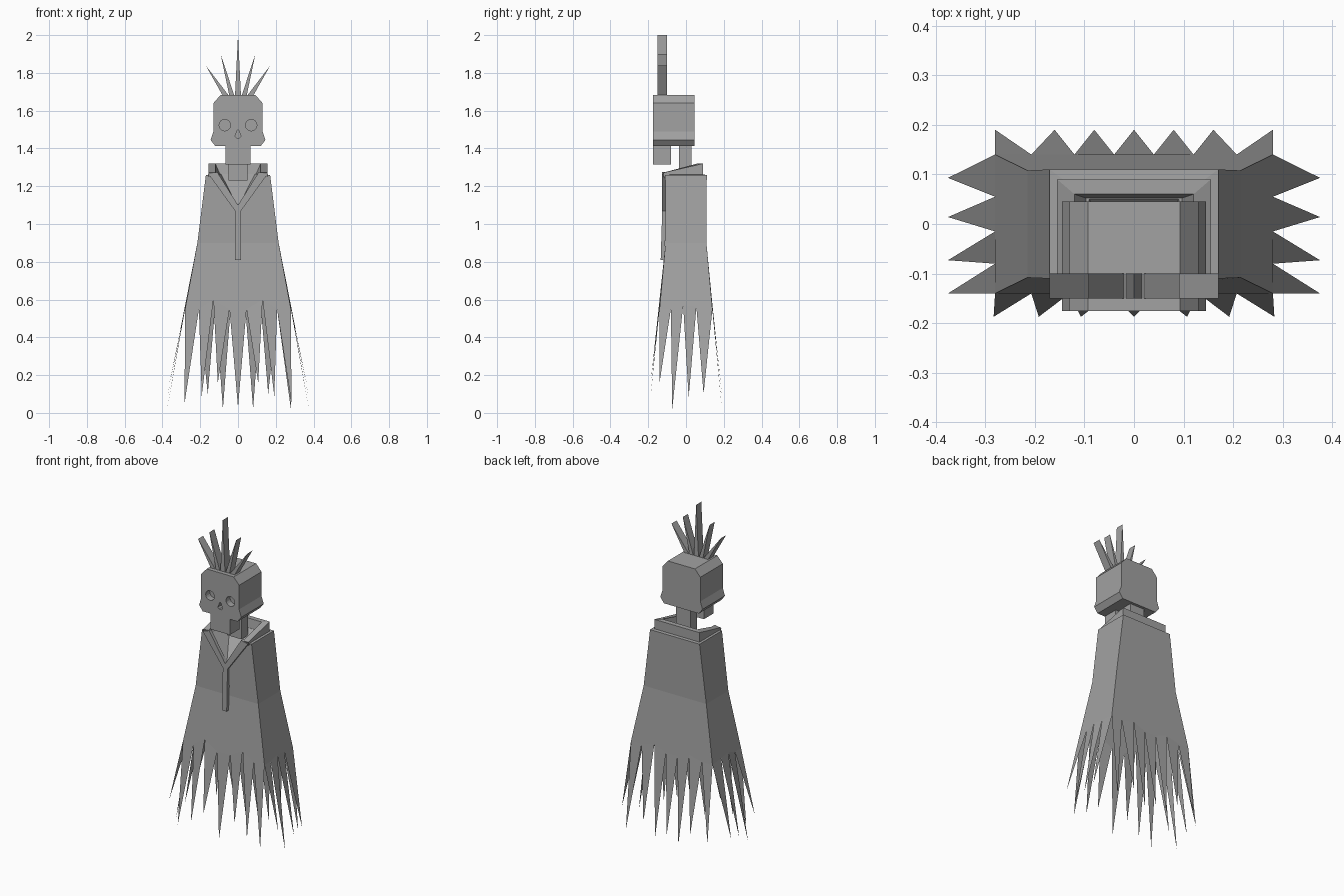
import bpy, bmesh
from mathutils import Vector

if "Cube" in bpy.data.objects:
    bpy.data.objects.remove(bpy.data.objects["Cube"])

grey = bpy.data.materials.new("grey")
grey.diffuse_color = (0.36, 0.36, 0.36, 1)
grey.use_nodes = True
grey.node_tree.nodes["Principled BSDF"].inputs["Base Color"].default_value = grey.diffuse_color


def make(name, verts, faces, closed=True):
    me = bpy.data.meshes.new(name)
    me.from_pydata(verts, [], faces)
    bm = bmesh.new()
    bm.from_mesh(me)
    bmesh.ops.remove_doubles(bm, verts=bm.verts, dist=1e-5)
    bmesh.ops.recalc_face_normals(bm, faces=bm.faces)
    bm.to_mesh(me)
    bm.free()
    me.materials.append(grey)
    ob = bpy.data.objects.new(name, me)
    bpy.context.collection.objects.link(ob)
    return ob


def prism(name, pts, y0, y1):
    """Extrude an x-z outline from y0 to y1."""
    n = len(pts)
    verts = [(x, y0, z) for x, z in pts] + [(x, y1, z) for x, z in pts]
    faces = [list(range(n)), list(range(2 * n - 1, n - 1, -1))]
    faces += [[i, (i + 1) % n, n + (i + 1) % n, n + i] for i in range(n)]
    return make(name, verts, faces)


def box(name, x, y0, y1, z0, z1):
    return prism(name, [(-x, z0), (x, z0), (x, z1), (-x, z1)], y0, y1)


def mirrored(half):
    """Complete an outline given from bottom to top on the right side."""
    return half + [(-x, z) for x, z in reversed(half)]


# Cloak: a thin tapered shell with a ragged hem
verts, faces = [], []


def face(*pts):
    start = len(verts)
    verts.extend(pts)
    faces.append(list(range(start, len(verts))))


TX, TY, TZ = 0.17, 0.11, 1.26
MX, MY, MZ = 0.215, 0.108, 0.90
HX, HY, HZ = 0.28, 0.14, 0.55
vee = (0, -TY, 1.09)
notch = [(-0.12, -TY, TZ), (0.12, -TY, TZ)]
inner = [(-0.09, 0.05, 1.265), (0.09, 0.05, 1.265)]


def cloak_side(place, tw, td, mw, md, hw, hd, out, valleys, tips, top=()):
    """One wall; place maps (along, outward, z) to a point."""
    hem = [(-hw, HZ)] + valleys + [(hw, HZ)]
    face(place(-tw, td, TZ), *top, place(tw, td, TZ), place(mw, md, MZ), place(-mw, md, MZ))
    face(place(-mw, md, MZ), place(mw, md, MZ), *[place(u, hd, z) for u, z in reversed(hem)])
    for (a, za), (b, zb), (t, zt) in zip(hem, hem[1:], tips):
        face(place(a, hd, za), place(b, hd, zb), place(t, out, zt))


front_valleys = [(-0.207, .55), (-0.13, .60), (-0.045, .55), (0.045, .55), (0.13, .60), (0.207, .55)]
back_valleys = [(-0.207, .55), (-0.12, .57), (-0.04, .54), (0.04, .54), (0.12, .57), (0.207, .55)]
front_tips = [(-.283, .05), (-.192, .09), (-.107, .16), (0, .03), (.107, .16), (.192, .09), (.283, .05)]
back_tips = [(-.28, .08), (-.16, .10), (-.08, .02), (0, .06), (.08, .02), (.16, .10), (.28, .02)]
side_valleys = [(-0.08, .55), (-0.015, .57), (0.055, .56)]
side_tips = [(-.14, .16), (-.073, .02), (.014, .08), (.093, .10)]

cloak_side(lambda u, d, z: (u, -d, z), TX, TY, MX, MY, HX, HY, .187,
           front_valleys, front_tips, (notch[0], vee, notch[1]))
cloak_side(lambda u, d, z: (u, d, z), TX, TY, MX, MY, HX, HY, .19, back_valleys, back_tips)
for s in (-1, 1):
    cloak_side(lambda u, d, z: (s * d, u, z), TY, TX, MY, MX, HY, HX, .375, side_valleys, side_tips)

# Shoulder cap and sunken chest
face(notch[0], vee, inner[0])
face(vee, inner[1], inner[0])
face(vee, notch[1], inner[1])
face((-TX, -TY, TZ), notch[0], inner[0], (-TX, TY, TZ))
face((TX, -TY, TZ), notch[1], inner[1], (TX, TY, TZ))
face((-TX, TY, TZ), inner[0], inner[1], (TX, TY, TZ))
make("cloak", verts, faces)

# Standing collar: U-shaped band, higher at the back
outer_u = [(-.155, -.12), (-.155, .09), (.155, .09), (.155, -.12)]
inner_u = [(-.12, -.12), (-.12, .06), (.12, .06), (.12, -.12)]
base_u = [(-.11, -.10), (-.09, .05), (.09, .05), (.11, -.10)]
rings = []
for ring, top in ((outer_u, False), (outer_u, True), (inner_u, True), (base_u, False)):
    rings.append([(x, y, (1.32 if y > 0 else 1.272) if top else 1.25) for x, y in ring])
verts = [p for r in rings for p in r]
faces = [[r * 4 + i, r * 4 + i + 1, (r + 1) % 4 * 4 + i + 1, (r + 1) % 4 * 4 + i]
         for r in range(4) for i in range(3)]
faces += [[0, 4, 8, 12], [3, 7, 11, 15]]
make("collar", verts, faces)

# Front trim: V neckline running into a hanging strap
trim = prism("neck_trim", [(-.155, 1.262), (-.016, 1.07), (-.016, .81), (.016, .81), (.016, 1.07),
                           (.155, 1.262), (.11, 1.275), (0, 1.10), (-.11, 1.275)], -.126, -.105)
for v in trim.data.vertices:
    if v.co.z < 0.9:
        v.co.y -= 0.008

# Skull
skull = prism("skull", mirrored([(.12, 1.412), (.145, 1.445), (.13, 1.49), (.13, 1.64), (.093, 1.682)]),
              -.175, .045)
cutters = []
for s in (-1, 1):
    bpy.ops.mesh.primitive_cylinder_add(vertices=16, radius=.03, depth=.08,
                                        location=(s * .07, -.175, 1.523), rotation=(1.5708, 0, 0))
    cutters.append(bpy.context.object)
cutters.append(prism("nose_cutter", mirrored([(.008, 1.455), (.016, 1.466), (.003, 1.498)]), -.2, -.135))
for c in cutters:
    mod = skull.modifiers.new("socket", "BOOLEAN")
    mod.object = c
    mod.solver = "EXACT"
bpy.context.view_layer.update()
carved = bpy.data.meshes.new_from_object(skull.evaluated_get(bpy.context.evaluated_depsgraph_get()))
skull.modifiers.clear()
skull.data = carved
for c in cutters:
    bpy.data.objects.remove(c)
carved.materials.clear()
carved.materials.append(grey)

box("jaw", .067, -.175, -.08, 1.315, 1.415)
box("neck", .05, -.037, .028, 1.23, 1.415)

# Crown of flat spikes fanned across the brow
for x0, x1, tx, tz in ((-.016, .016, 0, 2.0), (.018, .045, .092, 1.90), (.045, .078, .17, 1.838)):
    for s in ((1, -1) if tx else (1,)):
        prism("crown_spike", [(s * x0, 1.675), (s * x1, 1.675), (s * tx, tz)], -.15, -.10)
